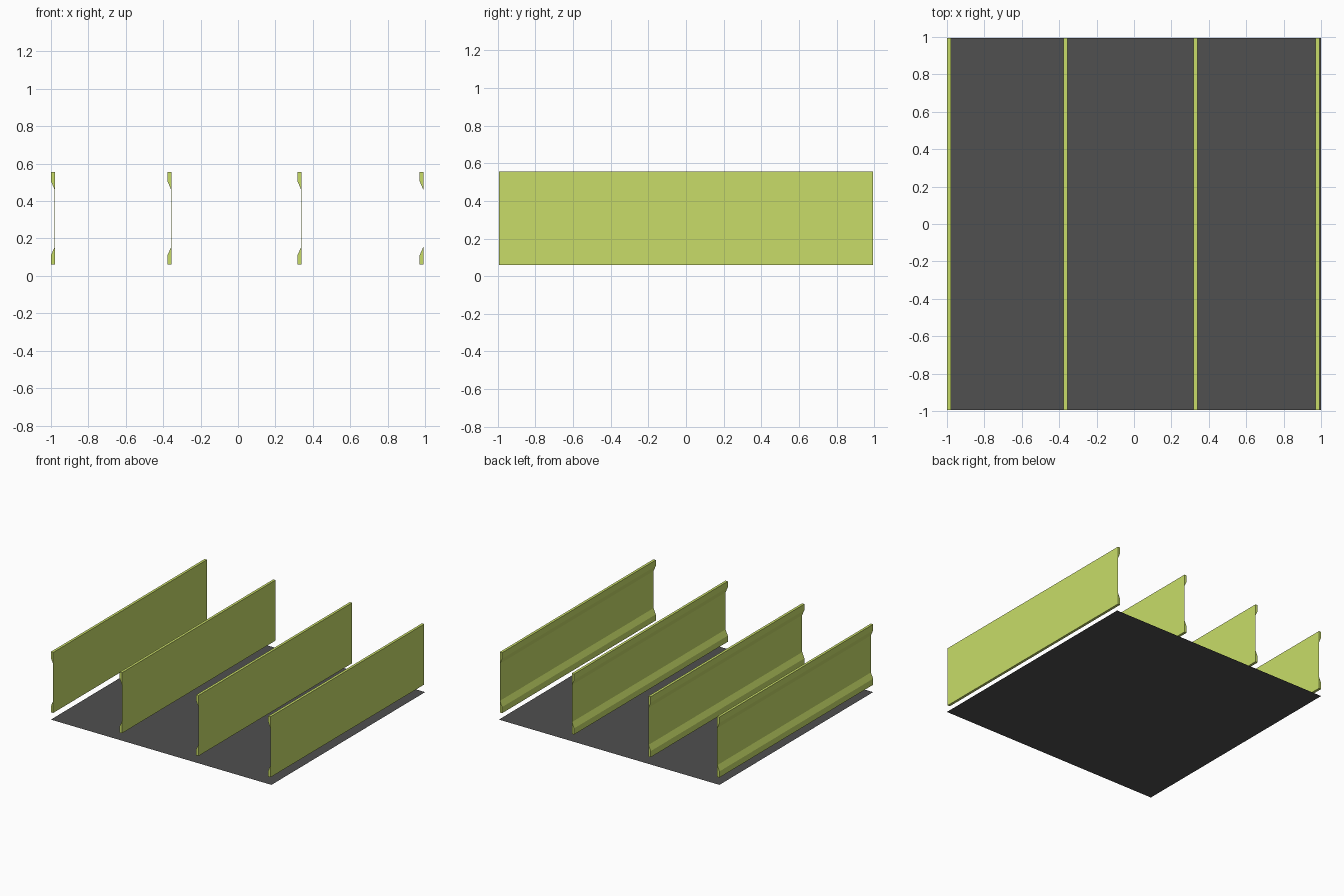
import bpy, bmesh

if "Cube" in bpy.data.objects:
    bpy.data.objects.remove(bpy.data.objects["Cube"])

HALF_Y = 0.995


def material(name, color):
    mat = bpy.data.materials.new(name)
    mat.diffuse_color = (*color, 1)
    mat.use_nodes = True
    mat.node_tree.nodes["Principled BSDF"].inputs["Base Color"].default_value = mat.diffuse_color
    return mat


def add_object(name, bm, mat):
    mesh = bpy.data.meshes.new(name)
    bm.to_mesh(mesh)
    bm.free()
    mesh.materials.append(mat)
    obj = bpy.data.objects.new(name, mesh)
    bpy.context.collection.objects.link(obj)
    return obj


lime = material("lime", (0.58, 0.72, 0.14))
dark = material("dark_grey", (0.08, 0.08, 0.08))

# Thin floor sheet
bm = bmesh.new()
bm.faces.new([bm.verts.new((x, y, 0)) for x, y in
              ((-1, -HALF_Y), (1, -HALF_Y), (1, HALF_Y), (-1, HALF_Y))])
add_object("floor", bm, dark)

# Rail cross-section (x, z): thin web flush right, tapered lips top and bottom
W, WEB = 0.021, 0.001
profile = [(0, 0.06), (W, 0.06), (W, 0.556), (0, 0.556), (0, 0.506),
           (W - WEB, 0.46), (W - WEB, 0.156), (0, 0.11)]


def rail(name, x0):
    bm = bmesh.new()
    face = bm.faces.new([bm.verts.new((x0 + x, -HALF_Y, z)) for x, z in profile])
    ext = bmesh.ops.extrude_face_region(bm, geom=[face], use_keep_orig=True)
    verts = [g for g in ext["geom"] if isinstance(g, bmesh.types.BMVert)]
    bmesh.ops.translate(bm, verts=verts, vec=(0, 2 * HALF_Y, 0))
    bmesh.ops.recalc_face_normals(bm, faces=bm.faces)
    add_object(name, bm, lime)


# Four upright rails floating above the floor
for i, x0 in enumerate((-1.0, -0.377, 0.318, 0.971)):
    rail(f"rail_{i + 1}", x0)
